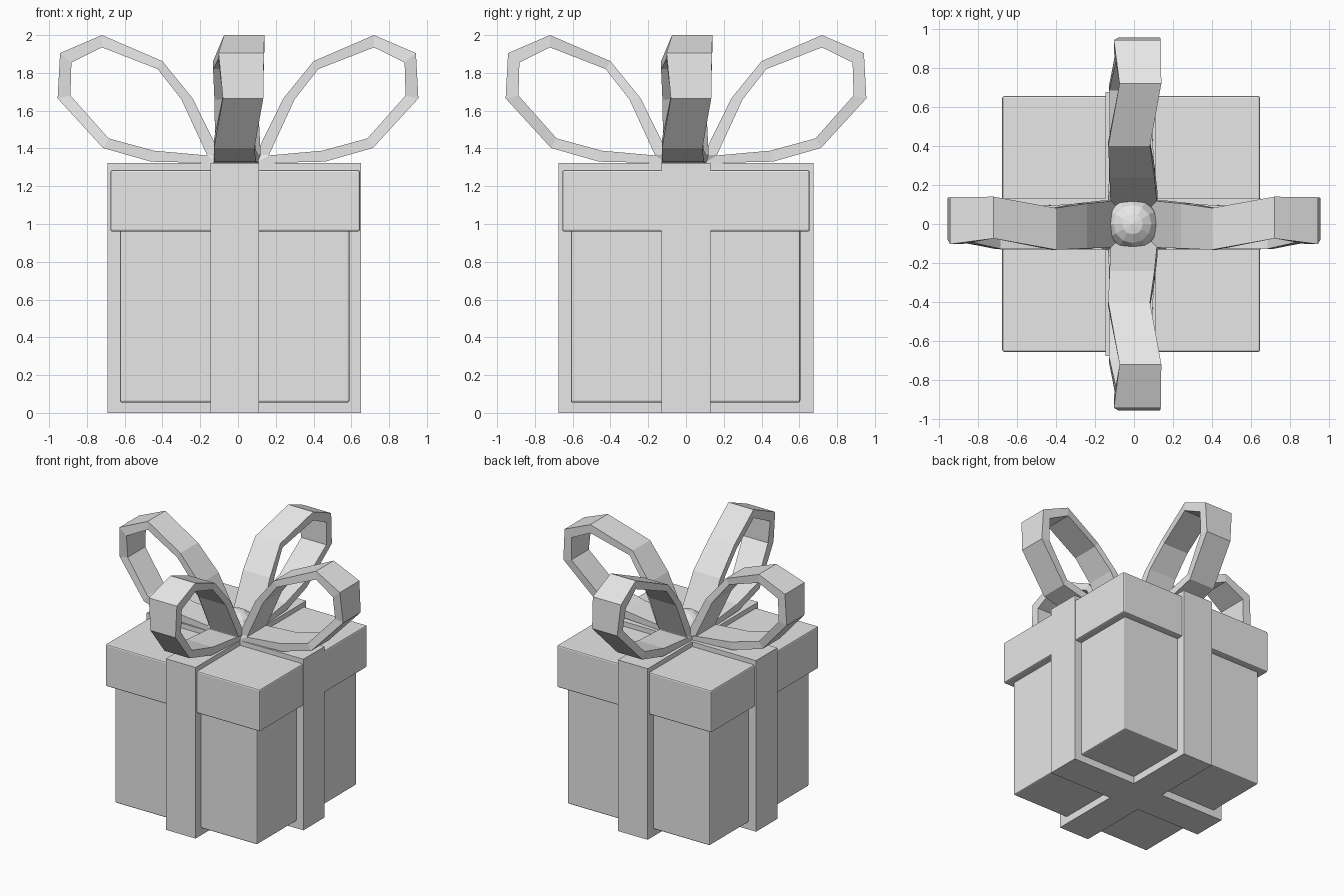
import bpy
import bmesh

old = bpy.data.objects.get("Cube")
if old:
    bpy.data.objects.remove(old, do_unlink=True)

grey = bpy.data.materials.new("light grey")
grey.use_nodes = True
grey.diffuse_color = (0.8, 0.8, 0.8, 1)
grey.node_tree.nodes["Principled BSDF"].inputs["Base Color"].default_value = (0.8, 0.8, 0.8, 1)


def make_object(name, bm):
    bmesh.ops.recalc_face_normals(bm, faces=bm.faces)
    mesh = bpy.data.meshes.new(name)
    bm.to_mesh(mesh)
    bm.free()
    mesh.materials.append(grey)
    obj = bpy.data.objects.new(name, mesh)
    bpy.context.collection.objects.link(obj)
    return obj


def box(name, low, high):
    bm = bmesh.new()
    bmesh.ops.create_cube(bm, size=1)
    for v in bm.verts:
        v.co = [(a + b) / 2 + c * (b - a) for a, b, c in zip(low, high, v.co)]
    obj = make_object(name, bm)
    bevel = obj.modifiers.new("soft edges", 'BEVEL')
    bevel.width = 0.01
    bevel.segments = 2
    return obj


# Box and lid
box("box_body", (-0.625, -0.61, 0.055), (0.59, 0.605, 1.0))
box("box_lid", (-0.675, -0.655, 0.96), (0.645, 0.655, 1.285))

# Crossed ribbon bands, one plus-shaped prism
x0, x1, x2, x3 = -0.69, -0.145, 0.11, 0.65
y0, y1, y2, y3 = -0.675, -0.13, 0.13, 0.675
plus = [(x1, y0), (x2, y0), (x2, y1), (x3, y1), (x3, y2), (x2, y2),
        (x2, y3), (x1, y3), (x1, y2), (x0, y2), (x0, y1), (x1, y1)]
bm = bmesh.new()
base = bm.faces.new([bm.verts.new((x, y, 0)) for x, y in plus])
up = bmesh.ops.extrude_face_region(bm, geom=[base])["geom"]
for v in up:
    if isinstance(v, bmesh.types.BMVert):
        v.co.z = 1.322
make_object("ribbon_bands", bm)

# Bow loop stations: outer (distance, height), inner (distance, height), side shift, half width
LOOP = [
    ((0.09, 1.322), (0.165, 1.363), -0.01, 0.12),
    ((0.46, 1.33), (0.445, 1.388), -0.015, 0.11),
    ((0.715, 1.403), (0.685, 1.453), -0.02, 0.107),
    ((0.955, 1.665), (0.887, 1.68), 0.027, 0.107),
    ((0.942, 1.905), (0.882, 1.855), 0.017, 0.12),
    ((0.72, 2.0), (0.72, 1.935), 0.033, 0.107),
    ((0.40, 1.862), (0.425, 1.82), -0.025, 0.107),
    ((0.24, 1.665), (0.30, 1.66), -0.01, 0.115),
    ((0.09, 1.36), (0.165, 1.368), 0.0, 0.12),
]


def bow_loop(name, sign, along_x):
    bm = bmesh.new()
    rings = []
    for outer, inner, shift, half in LOOP:
        corners = [(outer, -half), (outer, half), (inner, half), (inner, -half)]
        ring = []
        for (d, z), side in corners:
            a, b = sign * d, shift + side
            ring.append(bm.verts.new((a, b, z) if along_x else (b, a, z)))
        rings.append(ring)
    for r, s in zip(rings, rings[1:] + rings[:1]):
        for i in range(4):
            j = (i + 1) % 4
            bm.faces.new((r[i], r[j], s[j], s[i]))
    make_object(name, bm)


bow_loop("bow_loop_left", 1, True)
bow_loop("bow_loop_right", -1, True)
bow_loop("bow_loop_back", 1, False)
bow_loop("bow_loop_front", -1, False)

# Faceted knot in the middle of the bow
bm = bmesh.new()
bmesh.ops.create_uvsphere(bm, u_segments=12, v_segments=8, radius=0.138)
for v in bm.verts:
    v.co.x -= 0.008
    v.co.z += 1.345
make_object("bow_knot", bm)
